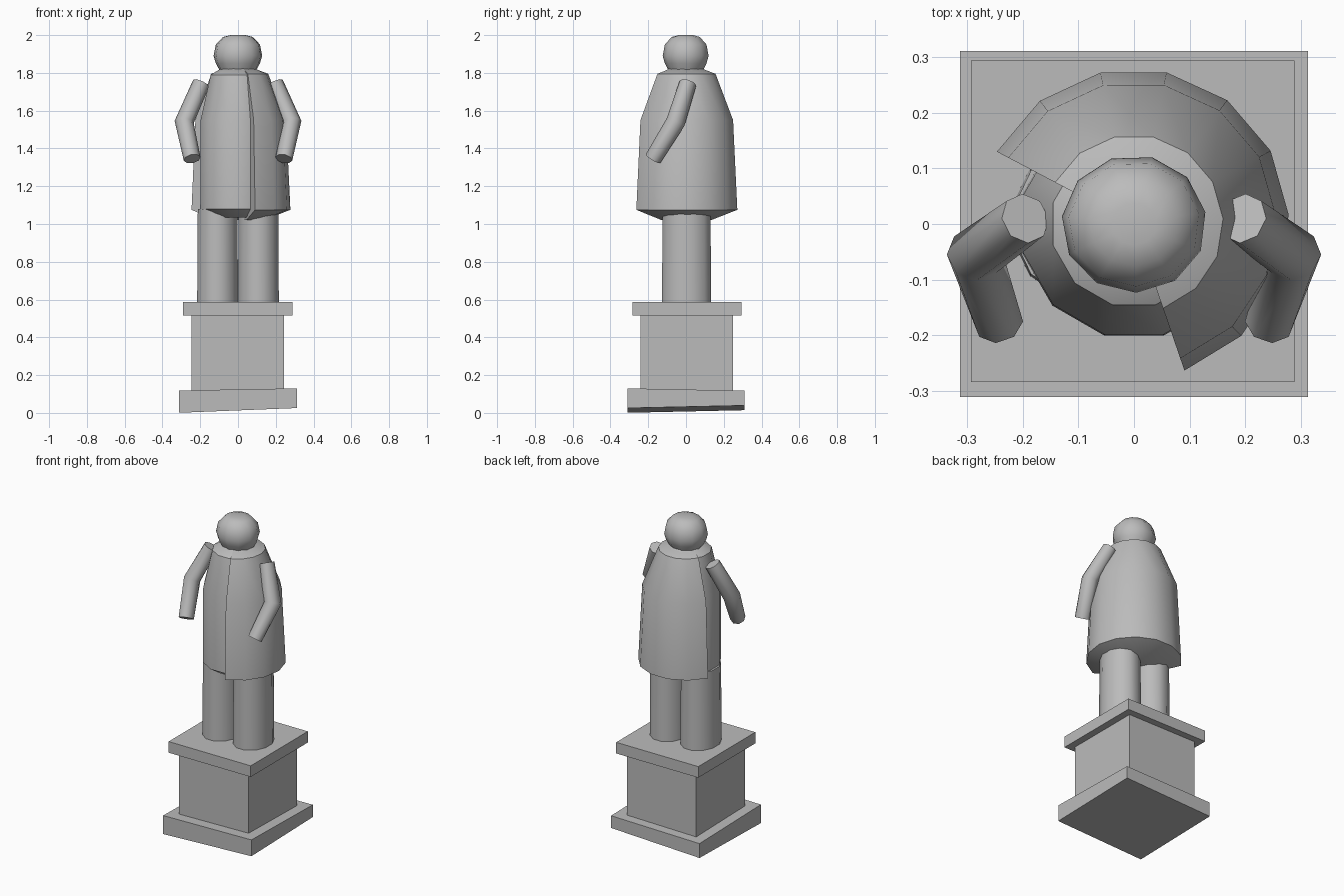
import bpy, bmesh
from math import sin, cos, radians
from mathutils import Vector

cube = bpy.data.objects.get("Cube")
if cube:
    bpy.data.objects.remove(cube, do_unlink=True)

stone = bpy.data.materials.new("grey stone")
stone.use_nodes = True
GREY = (0.5, 0.5, 0.5, 1)
stone.diffuse_color = GREY
stone.node_tree.nodes["Principled BSDF"].inputs["Base Color"].default_value = GREY


def loft(name, rings, angle=40):
    """Skin a stack of closed rings and cap both ends."""
    bm = bmesh.new()
    loops = [[bm.verts.new(p) for p in ring] for ring in rings]
    for a, b in zip(loops, loops[1:]):
        for i in range(len(a)):
            j = (i + 1) % len(a)
            bm.faces.new((a[i], a[j], b[j], b[i]))
    bm.faces.new(loops[0])
    bm.faces.new(loops[-1])
    bmesh.ops.recalc_face_normals(bm, faces=bm.faces[:])
    mesh = bpy.data.meshes.new(name)
    bm.to_mesh(mesh)
    bm.free()
    mesh.materials.append(stone)
    obj = bpy.data.objects.new(name, mesh)
    bpy.context.collection.objects.link(obj)
    bpy.ops.object.select_all(action='DESELECT')
    obj.select_set(True)
    bpy.context.view_layer.objects.active = obj
    bpy.ops.object.shade_smooth_by_angle(angle=radians(angle))
    return obj


def slab(name, x, y, z, low_tilt=(0, 0), high_tilt=(0, 0)):
    """Roughly hewn block; tilts are slopes of its bottom and top."""
    corners = [(x[0], y[0]), (x[1], y[0]), (x[1], y[1]), (x[0], y[1])]
    rings = [[(cx, cy, h + t[0] * cx + t[1] * cy) for cx, cy in corners]
             for h, t in zip(z, (low_tilt, high_tilt))]
    return loft(name, rings)


def lathe(name, profile, sides, start=0, centre=(0, 0), stretch=(1, 1)):
    angles = [radians(start + 360 * i / sides) for i in range(sides)]
    rings = [[(centre[0] + r * stretch[0] * cos(a),
               centre[1] + r * stretch[1] * sin(a), z) for a in angles]
             for r, z in profile]
    return loft(name, rings)


# Pedestal
slab("pedestal_base", (-0.312, 0.312), (-0.31, 0.31), (0.02, 0.118),
     (0.04, 0.022), (0.018, -0.02))
slab("pedestal_block", (-0.247, 0.243), (-0.24, 0.25), (0.1, 0.53))
slab("pedestal_cap", (-0.292, 0.288), (-0.283, 0.293), (0.515, 0.586))

# Legs
for side, name in ((-1, "right_leg"), (1, "left_leg")):
    lathe(name, [(1, 0.58), (0.97, 1.08)], 12, 15,
          (side * 0.108, 0.003), (0.112, 0.135))

# Torso
lathe("torso", [(0.09, 1.825), (0.15, 1.79), (0.205, 1.55),
                (0.207, 1.08), (0.14, 1.035)], 12, 15)

# Open coat wrapped around the back and one side
coat_profile = [(0.08, 1.825), (0.16, 1.795), (0.255, 1.55),
                (0.278, 1.075), (0.135, 1.02)]
arc = [radians(-71 + 24.8 * i) for i in range(10)]
loft("coat", [[(r * cos(a), r * sin(a), z) for a in arc] + [(0, 0, z)]
              for r, z in coat_profile], 35)

# Head
lathe("head", [(0.04, 2.0), (0.08, 1.99), (0.118, 1.95), (0.13, 1.89),
               (0.118, 1.85), (0.09, 1.8)], 11, 10, stretch=(1, 0.95))

# Bent arms
path = [Vector((0.195, 0.01, 1.745)), Vector((0.285, -0.055, 1.54)),
        Vector((0.243, -0.175, 1.345))]
for side, name in ((-1, "right_arm"), (1, "left_arm")):
    rings = []
    for i, p in enumerate(path):
        along = (path[min(i + 1, 2)] - path[max(i - 1, 0)]).normalized()
        u = along.cross(Vector((0, 1, 0))).normalized()
        v = along.cross(u)
        radius = (0.046, 0.051, 0.045)[i]
        ring = []
        for k in range(8):
            a = radians(45 * k)
            q = p + radius * (u * cos(a) + v * sin(a))
            ring.append((side * q.x, q.y, q.z))
        rings.append(ring)
    loft(name, rings, 50)
